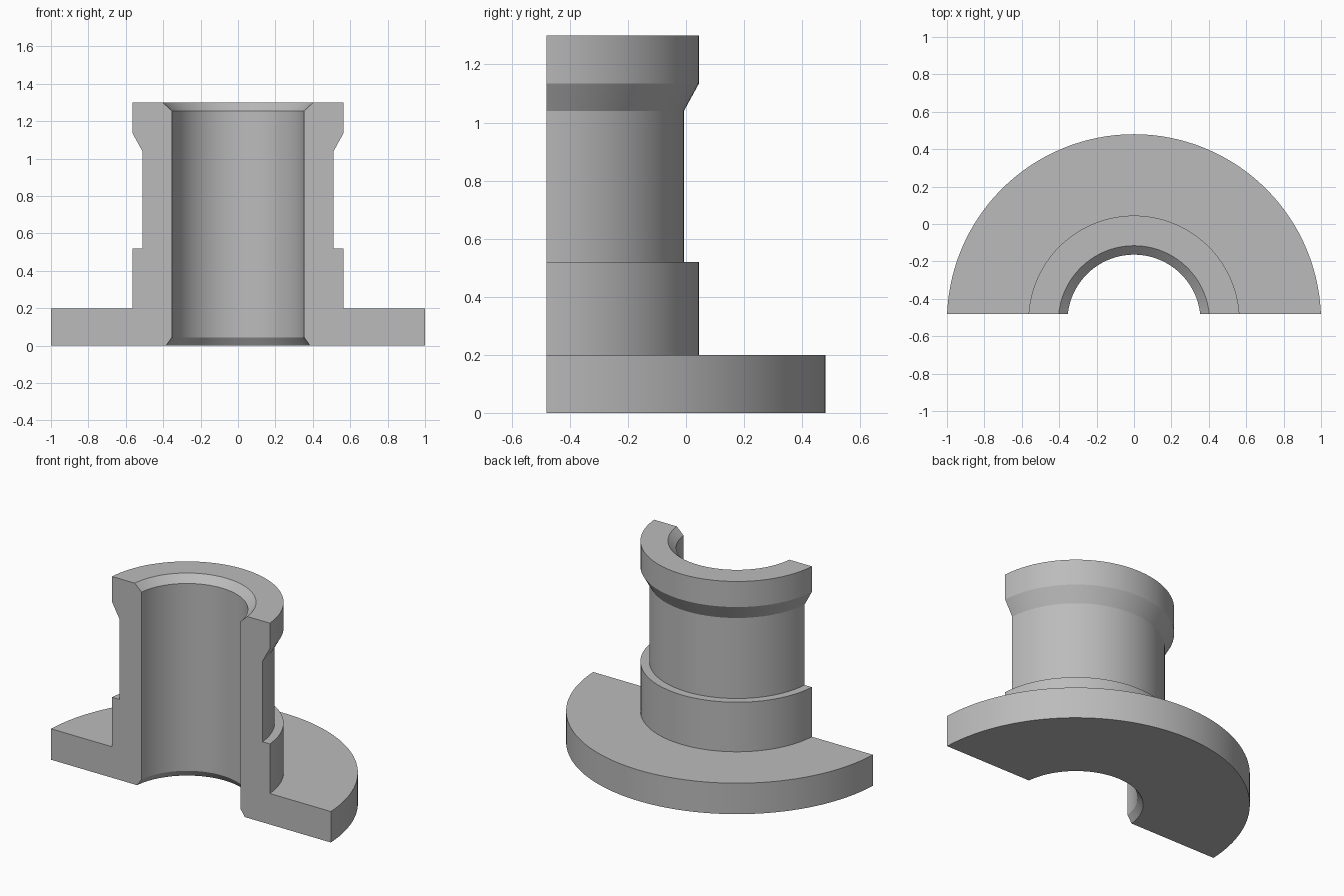
import bpy
import bmesh
import math
from mathutils import Matrix, Vector

cube = bpy.data.objects.get("Cube")
if cube:
    bpy.data.objects.remove(cube, do_unlink=True)

AXIS_Y = -0.52    # turning axis
CUT_Y = -0.48     # flat section face
SEGMENTS = 128

# Closed half-section of the flanged bushing: (radius, height)
PROFILE = [
    (0.387, 0.0), (1.0, 0.0), (1.0, 0.2),             # flange
    (0.565, 0.2), (0.565, 0.52), (0.513, 0.52),       # lower collar
    (0.513, 1.04), (0.565, 1.135), (0.565, 1.3),      # neck and upper collar
    (0.404, 1.3), (0.356, 1.255), (0.356, 0.045),     # chamfered bore
]


def grey_material():
    mat = bpy.data.materials.new("plain grey")
    mat.use_nodes = True
    colour = (0.5, 0.5, 0.5, 1.0)
    mat.diffuse_color = colour
    mat.node_tree.nodes["Principled BSDF"].inputs["Base Color"].default_value = colour
    return mat


def revolve(bm, profile):
    """Turn the closed section all the way round the axis."""
    rings = []
    for i in range(SEGMENTS):
        turn = Matrix.Rotation(math.tau * i / SEGMENTS, 3, "Z")
        rings.append([bm.verts.new(turn @ Vector((r, 0, z)) + Vector((0, AXIS_Y, 0)))
                      for r, z in profile])
    n = len(profile)
    for i, ring in enumerate(rings):
        following = rings[(i + 1) % SEGMENTS]
        for k in range(n):
            m = (k + 1) % n
            bm.faces.new((ring[k], following[k], following[m], ring[m]))


# Turned body, sawn flat just behind the axis and capped
bm = bmesh.new()
revolve(bm, PROFILE)
bmesh.ops.bisect_plane(bm, geom=bm.verts[:] + bm.edges[:] + bm.faces[:], dist=1e-5,
                       plane_co=(0, CUT_Y, 0), plane_no=(0, -1, 0), clear_outer=True)
bmesh.ops.holes_fill(bm, edges=[e for e in bm.edges if e.is_boundary], sides=0)
bmesh.ops.recalc_face_normals(bm, faces=bm.faces[:])

mesh = bpy.data.meshes.new("flanged_bushing_half")
bm.to_mesh(mesh)
bm.free()
mesh.materials.append(grey_material())

body = bpy.data.objects.new("flanged_bushing_half", mesh)
bpy.context.collection.objects.link(body)
bpy.ops.object.select_all(action="DESELECT")
body.select_set(True)
bpy.context.view_layer.objects.active = body
bpy.ops.object.shade_smooth_by_angle(angle=math.radians(25))
